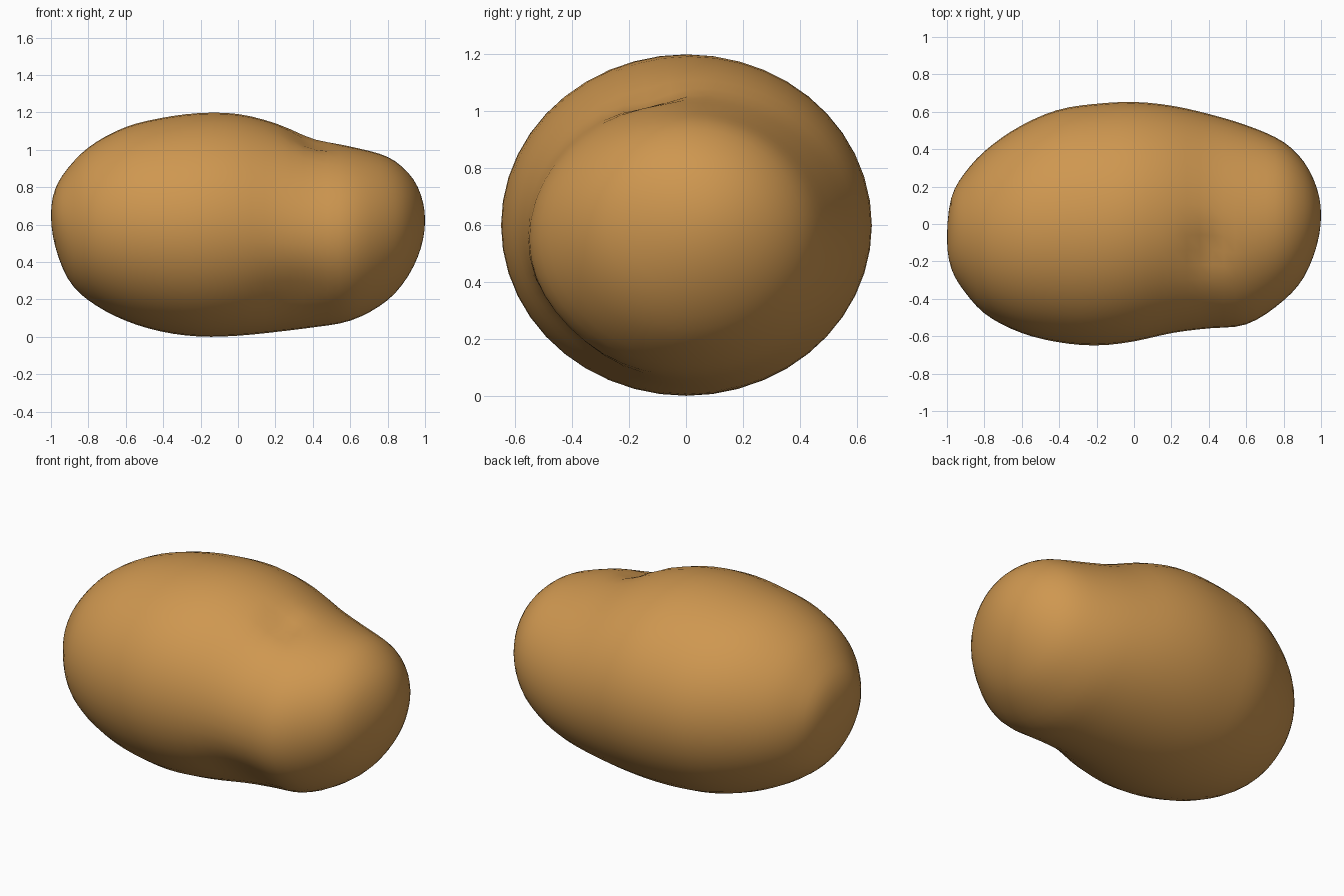
import bpy, bmesh, math
from mathutils import Vector

if "Cube" in bpy.data.objects:
    bpy.data.objects.remove(bpy.data.objects["Cube"])

# Outline stations along the length: x, y min, y max, z min, z max
STATIONS = [
    (-1.00, -0.08, -0.08, 0.66, 0.66),
    (-0.98, -0.23, 0.13, 0.50, 0.79),
    (-0.90, -0.37, 0.28, 0.30, 0.92),
    (-0.80, -0.48, 0.39, 0.20, 1.02),
    (-0.60, -0.585, 0.53, 0.09, 1.13),
    (-0.40, -0.635, 0.615, 0.03, 1.18),
    (-0.20, -0.652, 0.645, 0.005, 1.205),
    (0.00, -0.63, 0.655, 0.01, 1.20),
    (0.20, -0.585, 0.635, 0.03, 1.15),
    (0.40, -0.56, 0.59, 0.055, 1.07),
    (0.60, -0.54, 0.53, 0.09, 1.025),
    (0.80, -0.41, 0.44, 0.20, 0.97),
    (0.90, -0.30, 0.345, 0.315, 0.895),
    (0.96, -0.17, 0.24, 0.43, 0.81),
    (1.00, 0.05, 0.05, 0.63, 0.63),
]
# Dents: centre, push direction, depth, radius
DENTS = [
    (Vector((0.38, -0.13, 1.03)), Vector((0.1, 0.3, -1)), 0.055, 0.09),
    (Vector((0.30, -0.45, 0.20)), Vector((0, 0.7, 0.6)), 0.035, 0.20),
]
RINGS, SIDES = 44, 44
T = [math.acos(-s[0]) for s in STATIONS]


def slope(i, k):
    a, b = max(i - 1, 0), min(i + 1, len(T) - 1)
    return (STATIONS[b][k] - STATIONS[a][k]) / (T[b] - T[a])


def outline(t, k):
    """Cubic interpolation of one outline curve."""
    i = 0
    while i < len(T) - 2 and t > T[i + 1]:
        i += 1
    h = T[i + 1] - T[i]
    u = (t - T[i]) / h
    return ((2*u**3 - 3*u**2 + 1) * STATIONS[i][k] + (u**3 - 2*u**2 + u) * h * slope(i, k)
            + (3*u**2 - 2*u**3) * STATIONS[i + 1][k] + (u**3 - u**2) * h * slope(i + 1, k))


def dent(p):
    q = p.copy()
    for centre, push, depth, radius in DENTS:
        q += push.normalized() * depth * math.exp(-((p - centre).length / radius) ** 2)
    return q


# Potato body: elliptical rings bridged from end to end
bm = bmesh.new()
rings = []
for r in range(1, RINGS):
    t = math.pi * r / RINGS
    y0, y1, z0, z1 = (outline(t, k) for k in range(1, 5))
    ring = []
    for s in range(SIDES):
        a = math.tau * s / SIDES
        p = Vector((-math.cos(t), (y0 + y1) / 2 + (y1 - y0) / 2 * math.cos(a),
                    (z0 + z1) / 2 + (z1 - z0) / 2 * math.sin(a)))
        ring.append(bm.verts.new(dent(p)))
    rings.append(ring)
for a, b in zip(rings, rings[1:]):
    for s in range(SIDES):
        n = (s + 1) % SIDES
        bm.faces.new((a[s], a[n], b[n], b[s]))

# Rounded ends
for st, ring in ((STATIONS[0], rings[0]), (STATIONS[-1], rings[-1])):
    tip = bm.verts.new((st[0], st[1], st[3]))
    for s in range(SIDES):
        bm.faces.new((tip, ring[s], ring[(s + 1) % SIDES]))
for _ in range(2):
    bmesh.ops.smooth_vert(bm, verts=bm.verts, factor=0.3,
                          use_axis_x=False, use_axis_y=True, use_axis_z=True)
low = min(v.co.z for v in bm.verts)
bmesh.ops.translate(bm, verts=bm.verts, vec=(0, 0, -low))
bmesh.ops.recalc_face_normals(bm, faces=bm.faces)

mesh = bpy.data.meshes.new("potato")
bm.to_mesh(mesh)
bm.free()
mesh.shade_smooth()
skin = bpy.data.materials.new("golden brown skin")
skin.diffuse_color = (0.62, 0.31, 0.08, 1)
skin.use_nodes = True
skin.node_tree.nodes["Principled BSDF"].inputs["Base Color"].default_value = skin.diffuse_color
mesh.materials.append(skin)
bpy.context.collection.objects.link(bpy.data.objects.new("potato", mesh))
